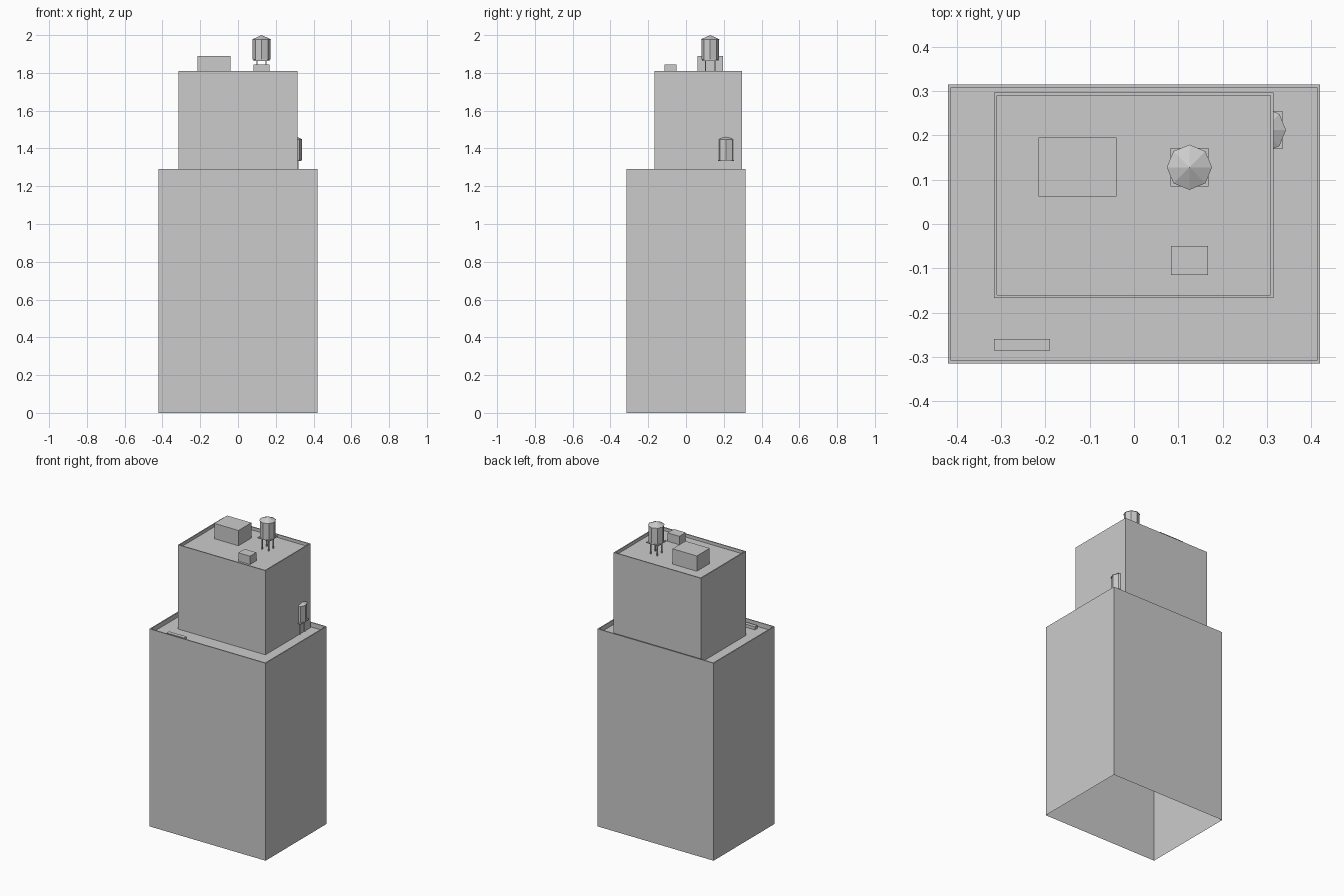
import bpy, bmesh, math
from mathutils import Matrix, Vector

cube = bpy.data.objects.get("Cube")
if cube:
    bpy.data.objects.remove(cube, do_unlink=True)

grey = bpy.data.materials.new("concrete_grey")
grey.use_nodes = True
colour = (0.6, 0.6, 0.6, 1)
grey.diffuse_color = colour
grey.node_tree.nodes["Principled BSDF"].inputs["Base Color"].default_value = colour


def finish(name, bm):
    bmesh.ops.recalc_face_normals(bm, faces=bm.faces)
    mesh = bpy.data.meshes.new(name)
    bm.to_mesh(mesh)
    bm.free()
    mesh.materials.append(grey)
    obj = bpy.data.objects.new(name, mesh)
    bpy.context.collection.objects.link(obj)


def add_box(bm, lo, hi):
    lo, hi = Vector(lo), Vector(hi)
    matrix = Matrix.Translation((lo + hi) / 2) @ Matrix.Diagonal((*(hi - lo), 1))
    bmesh.ops.create_cube(bm, size=1, matrix=matrix)


def box(name, lo, hi):
    bm = bmesh.new()
    add_box(bm, lo, hi)
    finish(name, bm)


def block(name, x0, x1, y0, y1, base, top, roof, rim=0.007):
    """Open-bottomed walls, a thin parapet and a sunken roof."""
    bm = bmesh.new()
    rings = []
    for inset, z in ((0, base), (0, top), (rim, top), (rim, roof)):
        a, b, c, d = x0 + inset, x1 - inset, y0 + inset, y1 - inset
        rings.append([bm.verts.new((x, y, z)) for x, y in ((a, c), (b, c), (b, d), (a, d))])
    for low, high in zip(rings, rings[1:]):
        for i in range(4):
            j = (i + 1) % 4
            bm.faces.new((low[i], low[j], high[j], high[i]))
    bm.faces.new(rings[-1])
    finish(name, bm)


def water_tank(name, x, y, roof):
    floor, eave = roof + 0.08, roof + 0.187
    # Legs
    bm = bmesh.new()
    for sx in (-1, 1):
        for sy in (-1, 1):
            cx, cy = x + sx * 0.024, y + sy * 0.024
            add_box(bm, (cx - 0.003, cy - 0.003, roof), (cx + 0.003, cy + 0.003, floor))
    finish(name + "_legs", bm)
    # Platform
    box(name + "_platform", (x - 0.043, y - 0.043, floor - 0.006), (x + 0.043, y + 0.043, floor))
    # Eight-sided barrel and pointed lid
    for part, low, high, r1, r2 in (("barrel", floor, eave, 0.047, 0.047),
                                    ("lid", eave, roof + 0.21, 0.051, 0)):
        bm = bmesh.new()
        bmesh.ops.create_cone(bm, cap_ends=True, segments=8, radius1=r1, radius2=r2,
                              depth=high - low,
                              matrix=Matrix.Translation((x, y, (low + high) / 2)))
        bmesh.ops.remove_doubles(bm, verts=bm.verts, dist=0.0001)
        finish(name + "_" + part, bm)


LOWER_ROOF, UPPER_ROOF = 1.26, 1.79

# Tower blocks
block("lower_block", -0.42, 0.42, -0.315, 0.315, 0, 1.29, LOWER_ROOF)
block("upper_block", -0.316, 0.315, -0.167, 0.297, LOWER_ROOF, 1.81, UPPER_ROOF)

# Rooftop equipment
box("stair_housing", (-0.215, 0.062, UPPER_ROOF), (-0.04, 0.195, 1.89))
box("vent_box", (0.083, -0.115, UPPER_ROOF), (0.167, -0.05, 1.845))
box("terrace_duct", (-0.316, -0.285, LOWER_ROOF), (-0.19, -0.26, 1.28))
water_tank("roof_tank", 0.125, 0.128, UPPER_ROOF)
water_tank("terrace_tank", 0.292, 0.212, LOWER_ROOF)
